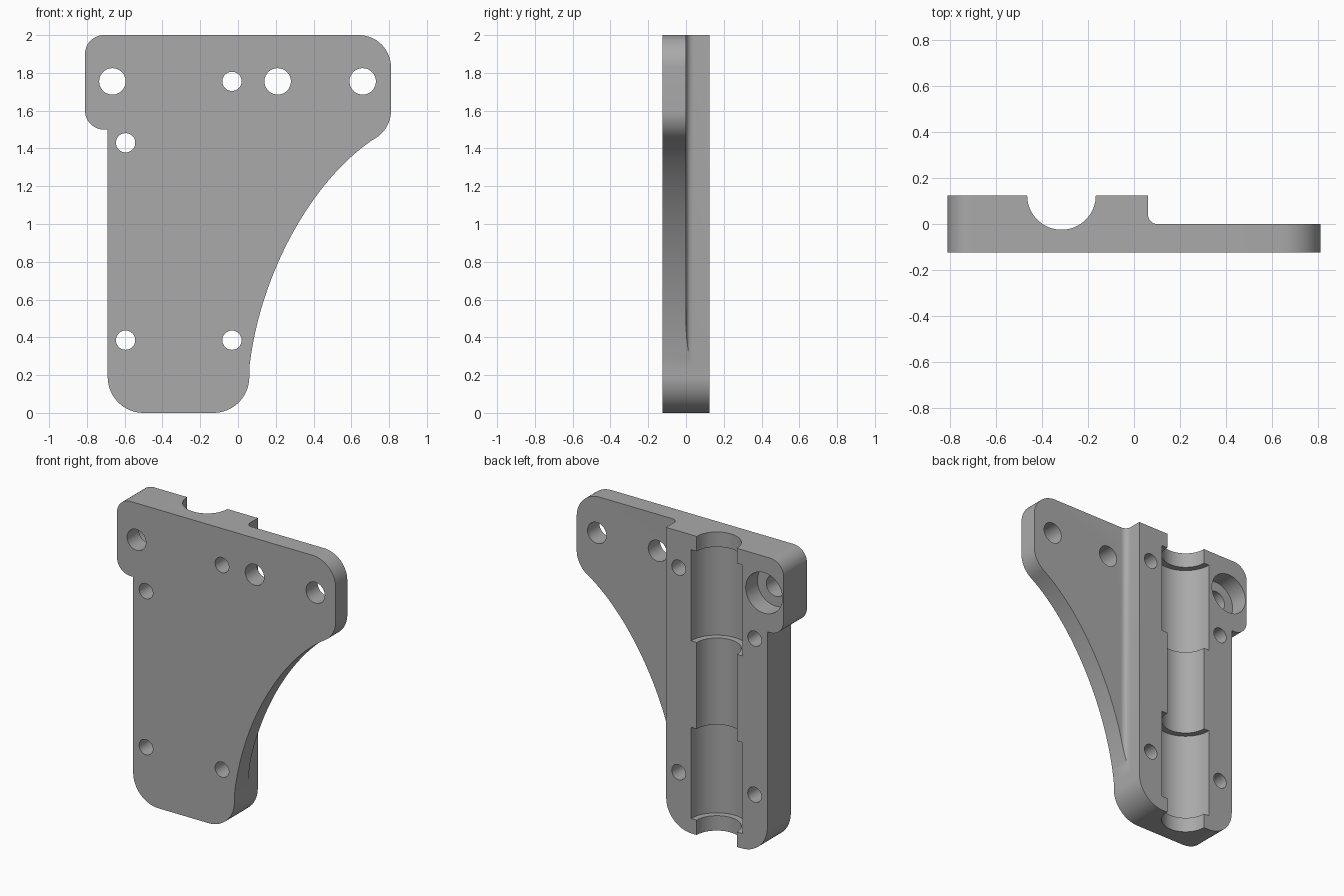
import bpy, bmesh, math
from mathutils import Vector

if "Cube" in bpy.data.objects:
    bpy.data.objects.remove(bpy.data.objects["Cube"], do_unlink=True)

HALF = 0.124          # half of the full thickness
SPINE_X = 0.061       # right edge of the thick spine
BORE_X = -0.315       # axis of the groove

grey = bpy.data.materials.new("plain_grey")
grey.use_nodes = True
grey.diffuse_color = (0.4, 0.4, 0.4, 1)
grey.node_tree.nodes["Principled BSDF"].inputs["Base Color"].default_value = (0.4, 0.4, 0.4, 1)


def arc(cx, cy, r, start, end, n=14):
    angles = [math.radians(start + (end - start) * i / n) for i in range(n + 1)]
    return [(cx + r * math.cos(a), cy + r * math.sin(a)) for a in angles]


def bezier(a, b, c, d, n=36):
    a, b, c, d = map(Vector, (a, b, c, d))
    ts = [i / n for i in range(1, n)]
    return [tuple(a * (1-t)**3 + b * 3*t*(1-t)**2 + c * 3*t*t*(1-t) + d * t**3) for t in ts]


def prism(name, points, low, high, axis):
    """Extrude a flat outline along y (outline in x, z) or along z (outline in x, y)."""
    bm = bmesh.new()
    place = (lambda p, h: (p[0], h, p[1])) if axis == "y" else (lambda p, h: (p[0], p[1], h))
    face = bm.faces.new([bm.verts.new(place(p, low)) for p in points])
    moved = bmesh.ops.extrude_face_region(bm, geom=[face])["geom"]
    step = Vector(place((0, 0), high - low))
    bmesh.ops.translate(bm, vec=step, verts=[v for v in moved if isinstance(v, bmesh.types.BMVert)])
    bmesh.ops.recalc_face_normals(bm, faces=bm.faces)
    mesh = bpy.data.meshes.new(name)
    bm.to_mesh(mesh)
    bm.free()
    mesh.materials.append(grey)
    obj = bpy.data.objects.new(name, mesh)
    bpy.context.collection.objects.link(obj)
    return obj


def circle(x, y, r, n):
    return arc(x, y, r, 0, 360, n)[:-1]


def cut(target, cutter):
    cutter.hide_render = True
    mod = target.modifiers.new("cut", "BOOLEAN")
    mod.operation = "DIFFERENCE"
    mod.solver = "EXACT"
    mod.object = cutter
    bpy.context.view_layer.objects.active = target
    bpy.ops.object.modifier_apply(modifier=mod.name)
    bpy.data.objects.remove(cutter, do_unlink=True)


# Bracket outline, counter-clockwise from the bottom left
outline = (
    arc(-0.5, 0.19, 0.19, 180, 270)
    + arc(-0.13, 0.19, 0.19, 270, 360)
    + [(0.06, 0.24)]
    + bezier((0.06, 0.24), (0.12, 0.77), (0.42, 1.26), (0.728, 1.455))
    + arc(0.64, 1.6, 0.17, -58.5, 0)
    + arc(0.64, 1.83, 0.17, 0, 90)
    + arc(-0.71, 1.9, 0.1, 90, 180)
    + arc(-0.71, 1.6, 0.1, 180, 270)
    + [(-0.69, 1.5)]
)
bracket = prism("bracket_plate", outline, -HALF, HALF, "y")

# Thin wing beside the spine, with a rounded inner corner
r = 0.04
step = [(SPINE_X, 0.3)] + arc(SPINE_X + r, r, r, 180, 270, 8) + [(1, 0), (1, 0.3)]
cut(bracket, prism("wing_cutter", step, -0.1, 2.1, "z"))

# Groove with two wider bearing seats
cut(bracket, prism("groove_cutter", circle(BORE_X, HALF, 0.149, 64), -0.1, 2.1, "z"))
for low, high in ((0.1, 0.71), (1.29, 1.9)):
    cut(bracket, prism("seat_cutter", circle(BORE_X, HALF, 0.19, 64), low, high, "z"))

# Small screw holes and large mounting holes
holes = [(x, z, 0.051) for x, z in ((-0.032, 1.755), (-0.595, 1.43), (-0.595, 0.385), (-0.032, 0.385))]
holes += [(x, 1.755, 0.07) for x in (-0.665, 0.21, 0.66)]
for x, z, radius in holes:
    cut(bracket, prism("hole_cutter", circle(x, z, radius, 40), -0.3, 0.3, "y"))

# Counterbore behind the ear hole
cut(bracket, prism("counterbore_cutter", circle(-0.665, 1.755, 0.136, 48), 0, 0.3, "y"))

# Smooth curves, sharp edges
bpy.ops.object.select_all(action="DESELECT")
bracket.select_set(True)
bpy.context.view_layer.objects.active = bracket
bpy.ops.object.shade_smooth_by_angle(angle=math.radians(30))
